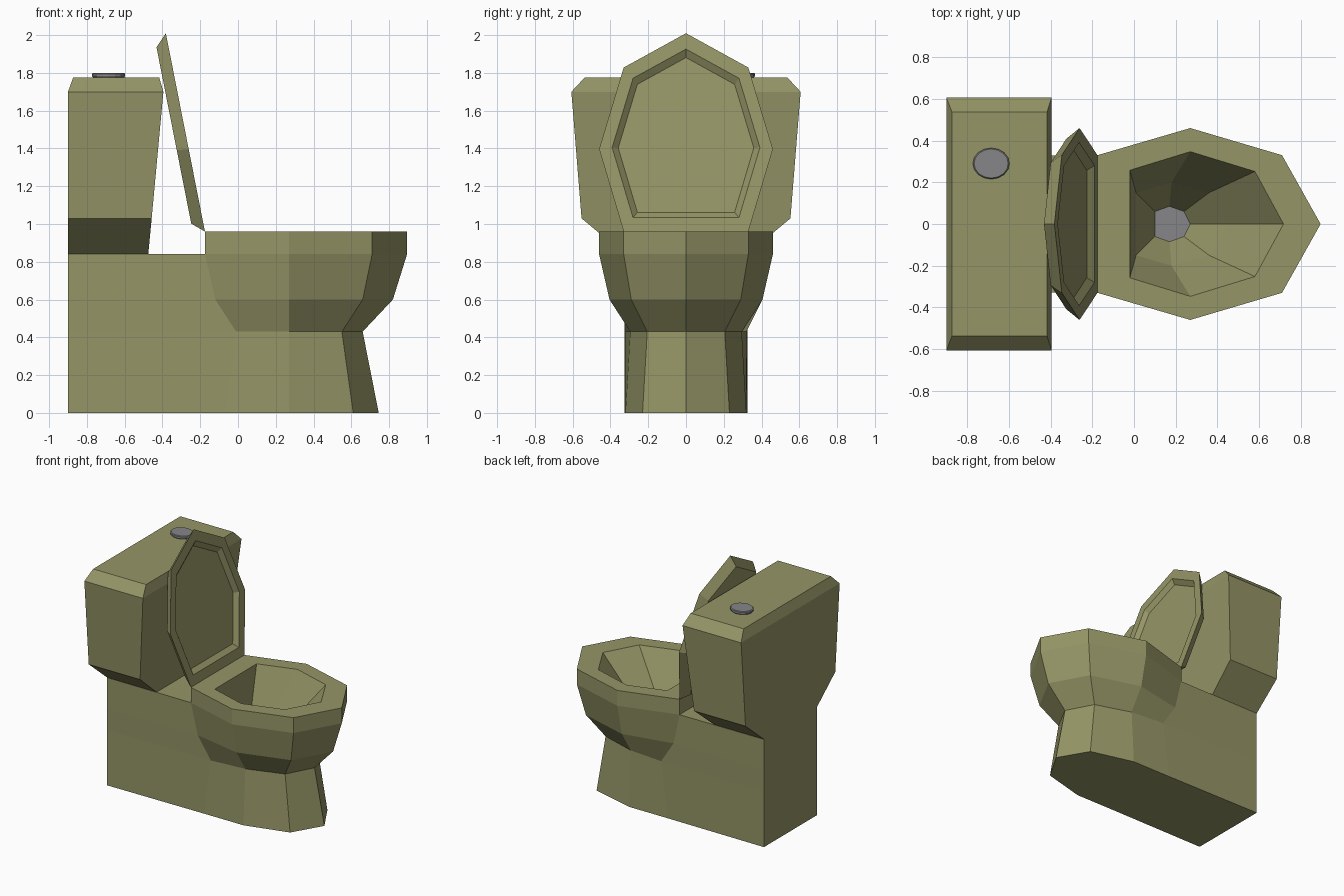
import bpy, bmesh, math
from mathutils import Vector

if "Cube" in bpy.data.objects:
    bpy.data.objects.remove(bpy.data.objects["Cube"])


def material(name, color):
    m = bpy.data.materials.new(name)
    m.diffuse_color = (*color, 1)
    m.use_nodes = True
    m.node_tree.nodes["Principled BSDF"].inputs["Base Color"].default_value = m.diffuse_color
    return m


OLIVE = material("olive ceramic", (0.30, 0.30, 0.135))
GREY = material("grey metal and water", (0.24, 0.24, 0.25))


def finish(name, bm, mats):
    bmesh.ops.recalc_face_normals(bm, faces=bm.faces)
    me = bpy.data.meshes.new(name)
    bm.to_mesh(me)
    bm.free()
    for m in mats:
        me.materials.append(m)
    ob = bpy.data.objects.new(name, me)
    bpy.context.collection.objects.link(ob)
    return ob


def mirrored(half):
    """Closed outline from one half ending in a tip on y = 0."""
    return half + [(x, -y) for x, y in reversed(half) if y != 0]


def ring(bm, outline, z):
    return [bm.verts.new((x, y, z)) for x, y in outline]


def bridge(bm, a, b, closed=True):
    n = len(a)
    for i in range(n if closed else n - 1):
        j = (i + 1) % n
        bm.faces.new((a[i], a[j], b[j], b[i]))


def loft(bm, rings):
    """Skin between rings and cap both ends."""
    for a, b in zip(rings, rings[1:]):
        bridge(bm, a, b)
    bm.faces.new(rings[0])
    return bm.faces.new(rings[-1])


RIM = [(-0.175, 0.33), (0.27, 0.46), (0.71, 0.33), (0.895, 0)]

# Bowl and foot: one stacked outline, with a straight block running to the back
bm = bmesh.new()
levels = [
    (0.00, [(-0.07, 0.32), (0.27, 0.32), (0.61, 0.23), (0.745, 0)]),
    (0.43, [(-0.01, 0.32), (0.27, 0.295), (0.55, 0.205), (0.66, 0)]),
    (0.60, [(-0.12, 0.325), (0.27, 0.405), (0.66, 0.29), (0.82, 0)]),
    (0.84, RIM),
]
rings = [ring(bm, mirrored([(-0.9, 0.325)] + half), z) for z, half in levels]
for a, b in zip(rings, rings[1:]):
    bridge(bm, a, b)
bm.faces.new(rings[0])
low = rings[-1]
bm.faces.new((low[0], low[1], low[-2], low[-1]))        # shelf under the tank
top = ring(bm, mirrored(RIM), 0.96)
bridge(bm, low[1:-1], top)                              # rim side
inner = [
    (0.96, [(-0.02, 0.258), (0.27, 0.347), (0.58, 0.252), (0.717, 0)]),
    (0.66, [(0.01, 0.15), (0.18, 0.20), (0.36, 0.15), (0.45, 0)]),
    (0.47, [(0.10, 0.06), (0.17, 0.085), (0.24, 0.06), (0.27, 0)]),
]
prev = top
for z, half in inner:
    cur = ring(bm, mirrored(half), z)
    bridge(bm, prev, cur)
    prev = cur
bm.faces.new(prev).material_index = 1                   # water
finish("bowl", bm, [OLIVE, GREY])

# Tank: flat back, flared front and sides, chamfered top
bm = bmesh.new()
loft(bm, [ring(bm, [(x0, -w), (x1, -w), (x1, w), (x0, w)], z) for z, x0, x1, w in (
    (0.84, -0.9, -0.475, 0.325),
    (1.03, -0.9, -0.457, 0.553),
    (1.70, -0.9, -0.395, 0.607),
    (1.775, -0.873, -0.417, 0.537))])
finish("tank", bm, [OLIVE])

# Flush button: two stacked tapered discs
bm = bmesh.new()
circle = [(math.cos(k * math.pi / 8), math.sin(k * math.pi / 8)) for k in range(16)]
loft(bm, [ring(bm, [(-0.685 + r * c, 0.29 + 0.85 * r * s) for c, s in circle], z)
          for r, z in ((0.078, 1.77), (0.088, 1.783), (0.088, 1.795), (0.082, 1.80))])
finish("flush_button", bm, [GREY])

# Lid: rim outline tipped upright, bevelled back and recessed front panel
bm = bmesh.new()
hinge = Vector((-0.175, 0, 0.96))
up = Vector((-0.205, 0, 1.04)).normalized()
back = Vector((-up.z, 0, up.x))


def lid_ring(scale, depth):
    return [bm.verts.new(hinge + up * (0.5 + (x + 0.175 - 0.5) * scale)
                         + back * depth + Vector((0, y * scale, 0)))
            for x, y in mirrored(RIM)]


loft(bm, [lid_ring(0.89, 0.063), lid_ring(1, 0), lid_ring(0.85, 0), lid_ring(0.78, 0.03)])
finish("lid", bm, [OLIVE])
